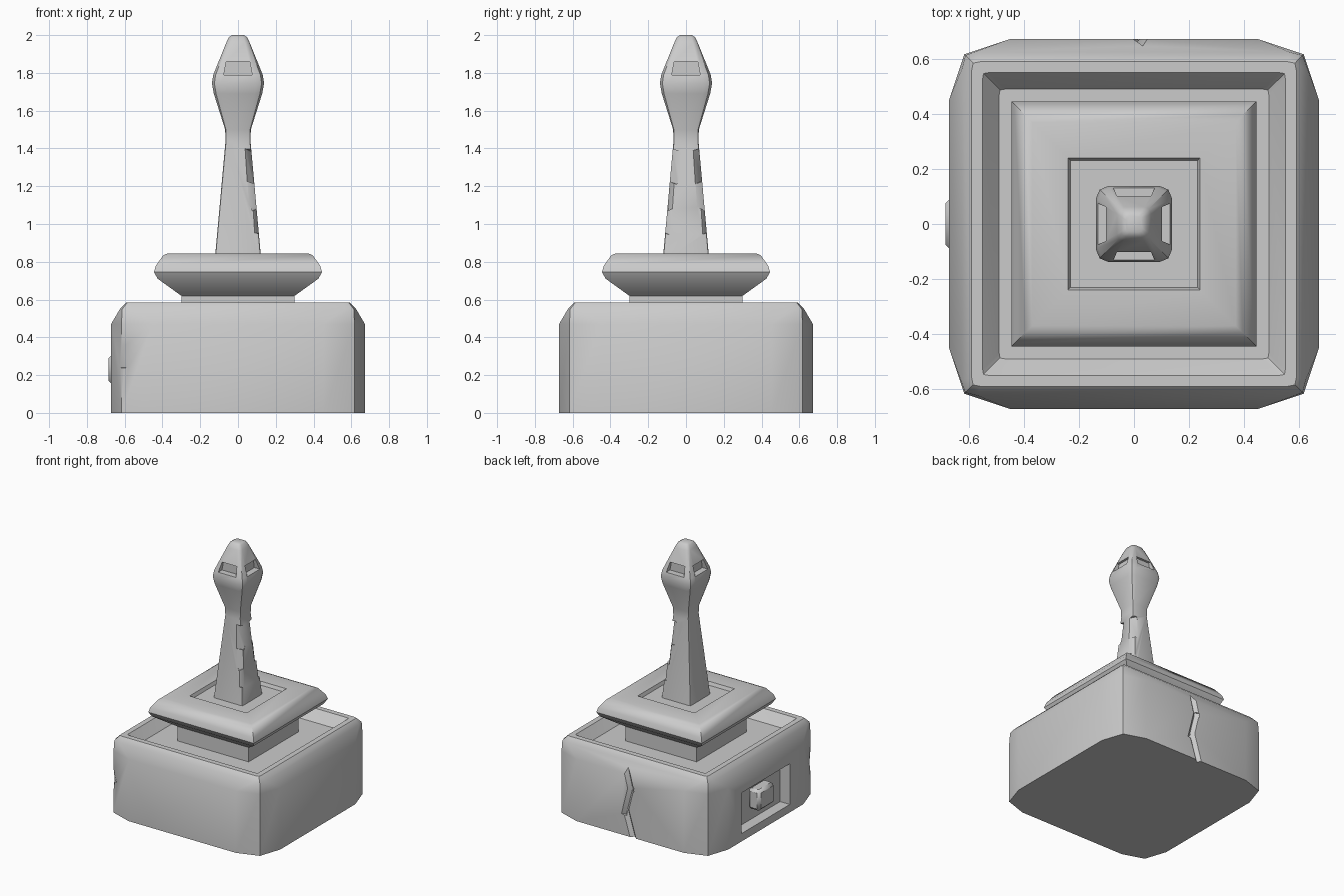
import bpy, bmesh, math
from mathutils import Vector, Matrix

if "Cube" in bpy.data.objects:
    bpy.data.objects.remove(bpy.data.objects["Cube"])


def make_object(name, bm):
    bmesh.ops.recalc_face_normals(bm, faces=bm.faces[:])
    mesh = bpy.data.meshes.new(name)
    bm.to_mesh(mesh)
    bm.free()
    ob = bpy.data.objects.new(name, mesh)
    bpy.context.collection.objects.link(ob)
    return ob


def loft(name, rings, cut=False):
    """Stack square rings (half width, corner size, corner inset, z).
    With cut=True each corner has three points, otherwise one."""
    bm = bmesh.new()
    loops = []
    for h, c, k, z in rings:
        corner = [(h, h - c), (h - k, h - k), (h - c, h)] if cut else [(h, h)]
        loop = []
        for q in range(4):
            rot = Matrix.Rotation(q * math.pi / 2, 3, 'Z')
            loop += [bm.verts.new(rot @ Vector((x, y, z))) for x, y in corner]
        loops.append(loop)
    n = len(loops[0])
    for a, b in zip(loops, loops[1:]):
        for i in range(n):
            j = (i + 1) % n
            bm.faces.new((a[i], a[j], b[j], b[i]))
    bm.faces.new(loops[0][::-1])
    bm.faces.new(loops[-1])
    return make_object(name, bm)


def add_box(bm, loc, size, rot=(0, 0, 0)):
    m = Matrix.Translation(loc)
    for angle, axis in zip(rot, 'ZYX'):
        m = m @ Matrix.Rotation(math.radians(angle), 4, axis)
    bmesh.ops.create_cube(bm, size=1, matrix=m @ Matrix.Diagonal((*size, 1)))


def carve(ob, cutter):
    mod = ob.modifiers.new("carve", 'BOOLEAN')
    mod.object = cutter
    mod.operation = 'DIFFERENCE'
    mod.solver = 'EXACT'
    mod.use_self = True
    bpy.context.view_layer.objects.active = ob
    bpy.ops.object.modifier_apply(modifier=mod.name)
    bpy.data.objects.remove(cutter)


# Stone base: chamfered block, rounded rim, sunken top
base = loft("base", [
    (0.672, 0.22, 0.055, 0.0), (0.672, 0.22, 0.055, 0.47),
    (0.625, 0.06, 0.012, 0.55), (0.59, 0.03, 0.005, 0.585),
    (0.55, 0.02, 0.003, 0.585), (0.49, 0.02, 0.003, 0.51)], cut=True)

# Window in the left side
bm = bmesh.new()
add_box(bm, (-0.67, 0, 0.215), (0.16, 0.58, 0.31))
carve(base, make_object("window_cutter", bm))

# Worn crack on the back and chipped front left corner
bm = bmesh.new()
for x, z, tilt in ((0.0, 0.08, 12), (0.02, 0.27, -10), (0.02, 0.46, 10)):
    add_box(bm, (x, 0.69, z), (0.06, 0.06, 0.24), (45, tilt, tilt))
for z, tilt, turn in ((0.12, 6, 40), (0.36, -8, 50)):
    add_box(bm, (-0.67, -0.655, z), (0.12, 0.3, 0.26), (turn, tilt, 0))
carve(base, make_object("damage_cutter", bm))

# Small block in the window
bm = bmesh.new()
add_box(bm, (-0.635, 0, 0.23), (0.1, 0.19, 0.16))
bmesh.ops.bevel(bm, geom=bm.edges[:], offset=0.02, segments=1, affect='EDGES')
block = make_object("window_block", bm)

# Flared plinth with a shallow socket on top
plinth = loft("plinth", [(h, 0, 0, z) for h, z in (
    (0.3, 0.48), (0.3, 0.62), (0.425, 0.71), (0.445, 0.745),
    (0.435, 0.78), (0.395, 0.835), (0.37, 0.845), (0.24, 0.845), (0.23, 0.82))])

# Tapered pillar swelling into a pointed head
pillar = loft("pillar", [
    (0.123, 0.012, 0.003, 0.81), (0.066, 0.012, 0.003, 1.44),
    (0.068, 0.015, 0.004, 1.5), (0.128, 0.04, 0.012, 1.69),
    (0.138, 0.045, 0.013, 1.745), (0.131, 0.045, 0.013, 1.79),
    (0.062, 0.025, 0.007, 1.96), (0.047, 0.02, 0.006, 1.99),
    (0.03, 0.015, 0.004, 2.0)], cut=True)

# Slots on all four sides of the head
bm = bmesh.new()
for q in range(4):
    rot = Matrix.Rotation(q * math.pi / 2, 3, 'Z')
    near, far = [[bm.verts.new(rot @ Vector((x, y, z))) for x, z in (
        (-0.075, 1.79), (0.075, 1.79), (0.062, 1.86), (-0.062, 1.86))]
        for y in (-0.085, -0.2)]
    bm.faces.new(near)
    bm.faces.new(far[::-1])
    for i in range(4):
        bm.faces.new((near[i], near[i - 1], far[i - 1], far[i]))
carve(pillar, make_object("slot_cutter", bm))

# Jagged chips along the two right-hand corners of the pillar
bm = bmesh.new()
for side in (-1, 1):
    for z, r, tilt in ((1.04, 0.118, 14), (1.17, 0.103, -22), (1.31, 0.085, 16)):
        add_box(bm, (r, side * r, z), (0.075, 0.11, 0.17),
                (side * 45 + tilt * 0.5, -6, side * tilt))
carve(pillar, make_object("chip_cutter", bm))

# Smooth shading with sharp edges kept
for ob in (base, block, plinth, pillar):
    bpy.ops.object.select_all(action='DESELECT')
    ob.select_set(True)
    bpy.context.view_layer.objects.active = ob
    bpy.ops.object.shade_smooth_by_angle(angle=math.radians(40))
